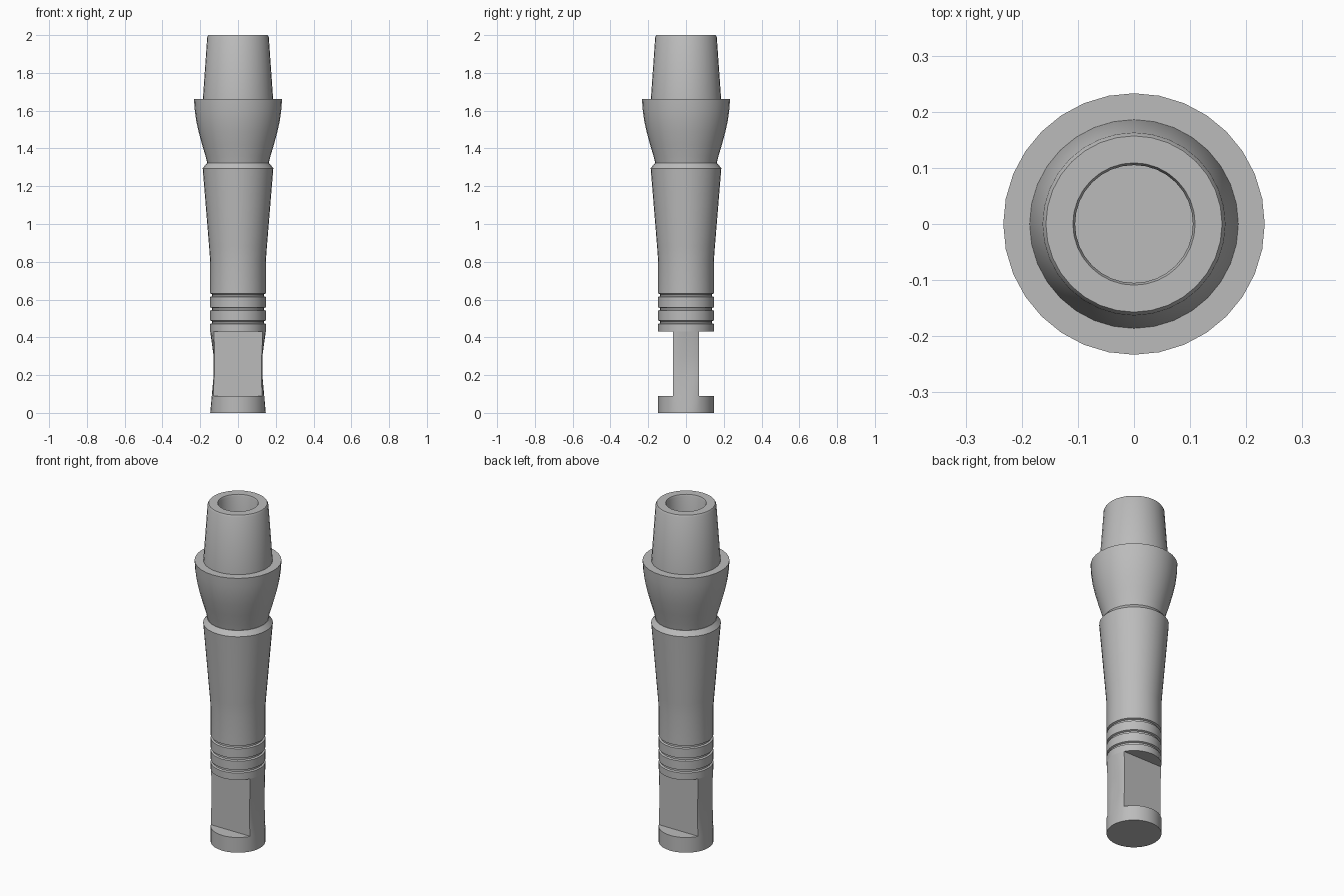
import bpy, bmesh, math

SEGMENTS = 32

cube = bpy.data.objects.get("Cube")
if cube:
    bpy.data.objects.remove(cube, do_unlink=True)

grey = bpy.data.materials.new("plain grey")
grey.use_nodes = True
grey.diffuse_color = (0.5, 0.5, 0.5, 1)
grey.node_tree.nodes["Principled BSDF"].inputs["Base Color"].default_value = grey.diffuse_color


def add_object(name, bm):
    bmesh.ops.recalc_face_normals(bm, faces=bm.faces)
    mesh = bpy.data.meshes.new(name)
    bm.to_mesh(mesh)
    bm.free()
    mesh.materials.append(grey)
    obj = bpy.data.objects.new(name, mesh)
    bpy.context.collection.objects.link(obj)
    return obj


def lathe(name, profile, limit=None):
    """Turn (radius, height) points into a capped solid; limit(z) flattens its +-x sides."""
    bm = bmesh.new()
    rings = []
    for r, z in profile:
        ring = []
        for i in range(SEGMENTS):
            a = math.tau * i / SEGMENTS
            x, y = r * math.cos(a), r * math.sin(a)
            if limit:
                x = max(-limit(z), min(limit(z), x))
            ring.append(bm.verts.new((x, y, z)))
        rings.append(ring)
    for low, high in zip(rings, rings[1:]):
        for i in range(SEGMENTS):
            j = (i + 1) % SEGMENTS
            bm.faces.new((low[i], low[j], high[j], high[i]))
    bm.faces.new(rings[0])
    bm.faces.new(rings[-1])
    return add_object(name, bm)


def smooth(obj, degrees=30):
    bpy.ops.object.select_all(action="DESELECT")
    obj.select_set(True)
    bpy.context.view_layer.objects.active = obj
    bpy.ops.object.shade_smooth_by_angle(angle=math.radians(degrees))


# Base with gently waisted sides
SHAFT = 0.147
WAIST = 0.129
SLOT_LOW, SLOT_HIGH = 0.09, 0.43


def side_limit(z):
    if z < 0.2:
        return SHAFT - (SHAFT - WAIST) * z / 0.2
    if z > 0.3:
        return WAIST + (SHAFT - WAIST) * (z - 0.3) / (SLOT_HIGH - 0.3)
    return WAIST


heights = [0, SLOT_LOW, 0.2, 0.3, SLOT_HIGH]
base = lathe("slotted_base", [(SHAFT, z) for z in heights], side_limit)

# Wrench slots cut into the front and back of the base
for side, label in ((-1, "front"), (1, "back")):
    bm = bmesh.new()
    bmesh.ops.create_cube(bm, size=1)
    top = SLOT_HIGH + 0.05
    for v in bm.verts:
        v.co.x *= 0.5
        v.co.y = side * 0.17 + v.co.y * 0.2
        v.co.z = SLOT_LOW + (v.co.z + 0.5) * (top - SLOT_LOW)
    cutter = add_object(label + "_slot_cutter", bm)
    cutter.hide_render = True
    cutter.hide_viewport = True
    cut = base.modifiers.new(label + "_slot", "BOOLEAN")
    cut.operation = "DIFFERENCE"
    cut.solver = "EXACT"
    cut.object = cutter
smooth(base, 20)

# Shaft: three grooves, then a flared sleeve and a bevelled shoulder
profile = [(SHAFT, SLOT_HIGH)]
for z in (0.48, 0.55, 0.623):
    profile += [(SHAFT, z - 0.009), (0.137, z - 0.005), (0.137, z + 0.005), (SHAFT, z + 0.009)]
profile += [(SHAFT, 0.8), (0.153, 0.88), (0.187, 1.295), (0.165, 1.322)]
smooth(lathe("grooved_shaft", profile))

# Rounded bulb ending in a flat collar
bulb = [(0.163, 1.322), (0.172, 1.36), (0.19, 1.42), (0.209, 1.49),
        (0.222, 1.55), (0.23, 1.61), (0.233, 1.662)]
smooth(lathe("bulb_collar", bulb))

# Tapered tip with an open bore
tip = [(0.186, 1.662), (0.163, 1.99), (0.157, 2.0), (0.109, 2.0), (0.105, 1.99), (0.105, 1.7)]
smooth(lathe("tapered_tip", tip))
